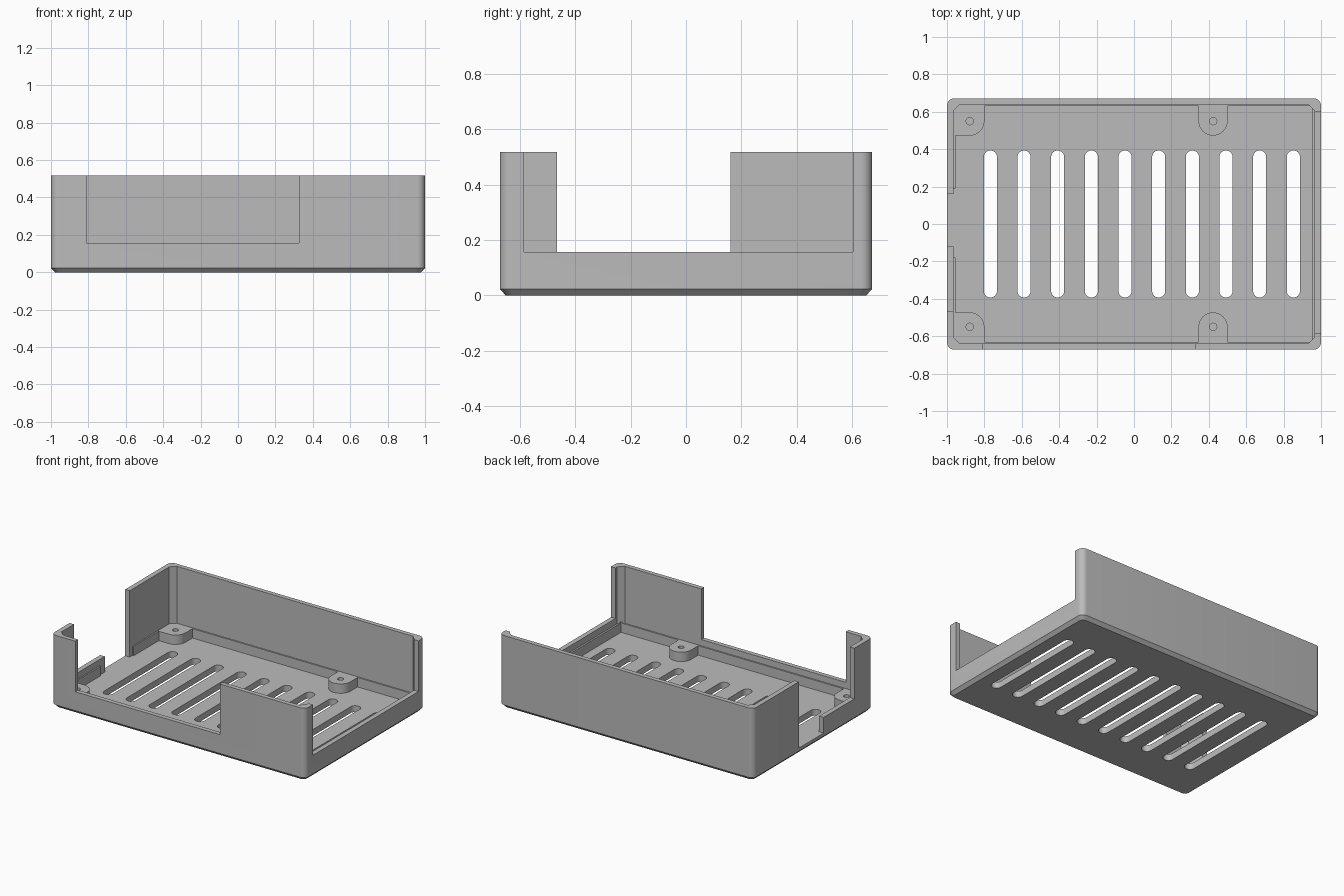
import bpy, bmesh, math

cube = bpy.data.objects.get("Cube")
if cube:
    bpy.data.objects.remove(cube, do_unlink=True)

grey = bpy.data.materials.new("plain grey")
grey.use_nodes = True
COLOUR = (0.5, 0.5, 0.5, 1)
grey.diffuse_color = COLOUR
grey.node_tree.nodes["Principled BSDF"].inputs["Base Color"].default_value = COLOUR

FLOOR, LEDGE, SILL, TOP = 0.045, 0.112, 0.157, 0.517


def rounded(x0, x1, y0, y1, r, steps=8):
    """Counter-clockwise rounded rectangle; r is one radius or four (from the low corner)."""
    radii = r if isinstance(r, tuple) else (r,) * 4
    corners = [(x0, y0, 1, 1), (x1, y0, -1, 1), (x1, y1, -1, -1), (x0, y1, 1, -1)]
    pts = []
    for i, ((x, y, sx, sy), rad) in enumerate(zip(corners, radii)):
        n = steps if rad else 0
        for k in range(n + 1):
            a = math.pi + math.pi / 2 * (i + k / max(n, 1))
            pts.append((x + sx * rad + rad * math.cos(a), y + sy * rad + rad * math.sin(a)))
    return pts


def loft(name, rings):
    """Solid through rings of equal length, each given as (points, z)."""
    bm = bmesh.new()
    loops = [[bm.verts.new((x, y, z)) for x, y in pts] for pts, z in rings]
    n = len(loops[0])
    bm.faces.new(loops[0][::-1])
    bm.faces.new(loops[-1])
    for low, high in zip(loops, loops[1:]):
        for i in range(n):
            j = (i + 1) % n
            bm.faces.new((low[i], low[j], high[j], high[i]))
    mesh = bpy.data.meshes.new(name)
    bm.to_mesh(mesh)
    bm.free()
    mesh.materials.append(grey)
    ob = bpy.data.objects.new(name, mesh)
    bpy.context.collection.objects.link(ob)
    return ob


def prism(name, pts, z0, z1):
    return loft(name, [(pts, z0), (pts, z1)])


def block(name, x0, x1, y0, y1, z0, z1):
    return prism(name, rounded(x0, x1, y0, y1, 0), z0, z1)


def combine(target, tool, operation="DIFFERENCE"):
    mod = target.modifiers.new(tool.name, "BOOLEAN")
    mod.operation, mod.solver, mod.object = operation, "EXACT", tool
    bpy.context.view_layer.objects.active = target
    bpy.ops.object.modifier_apply(modifier=mod.name)
    bpy.data.objects.remove(tool, do_unlink=True)


# Outer shell with chamfered base
tray = loft("case_tray", [
    (rounded(-0.978, 0.978, -0.65, 0.65, 0.03), 0),
    (rounded(-1, 1, -0.672, 0.672, 0.04), 0.023),
    (rounded(-1, 1, -0.672, 0.672, 0.04), TOP)])

# Lower cavity, with the corner and side mounting pads left standing
cavity = block("lower_cavity", -0.955, 0.953, -0.63, 0.63, FLOOR, LEDGE + 0.01)
for s in (-1, 1):
    for x0, x1, corner in ((-1.1, -0.8, True), (0.345, 0.5, False)):
        y0, y1 = sorted((s * 0.473, s * 0.8))
        r = 0.077
        near = (0 if corner else r, r)
        radii = near + (0, 0) if s > 0 else (0, 0) + near[::-1]
        combine(cavity, prism("pad_shape", rounded(x0, x1, y0, y1, radii), 0, 0.3))
combine(tray, cavity)

# Upper cavity with chamfered inner corners
combine(tray, prism("upper_cavity", rounded(-0.965, 0.965, -0.64, 0.64, 0.035, 1), LEDGE, 1))

# Wall openings: front, left, right, card slot, and the ledge relief beside it
openings = [
    ("front_opening", -0.81, 0.327, -0.8, -0.6, SILL, 1),
    ("left_opening", 0.94, 1.2, -0.585, 0.602, SILL, 1),
    ("right_opening", -1.2, -0.93, -0.465, 0.157, SILL, 1),
    ("card_slot", -1.2, -0.93, -0.12, 0.16, FLOOR, 1),
    ("ledge_relief", -0.965, -0.93, -0.18, 0.19, FLOOR, 1)]
for opening in openings:
    combine(tray, block(*opening))

# Blind screw holes in the pads
for x in (-0.878, 0.423):
    for y in (-0.55, 0.55):
        combine(tray, prism("screw_hole", rounded(x - 0.02, x + 0.02, y - 0.02, y + 0.02, 0.0199, 4), FLOOR, 0.3))

# Ventilation slots through the floor
for i in range(10):
    x = -0.768 + 0.18 * i
    combine(tray, prism("vent_slot", rounded(x - 0.035, x + 0.035, -0.393, 0.393, 0.0349), -0.1, 0.1))

bpy.ops.object.select_all(action="DESELECT")
tray.select_set(True)
bpy.context.view_layer.objects.active = tray
bpy.ops.object.shade_smooth_by_angle(angle=math.radians(30))
